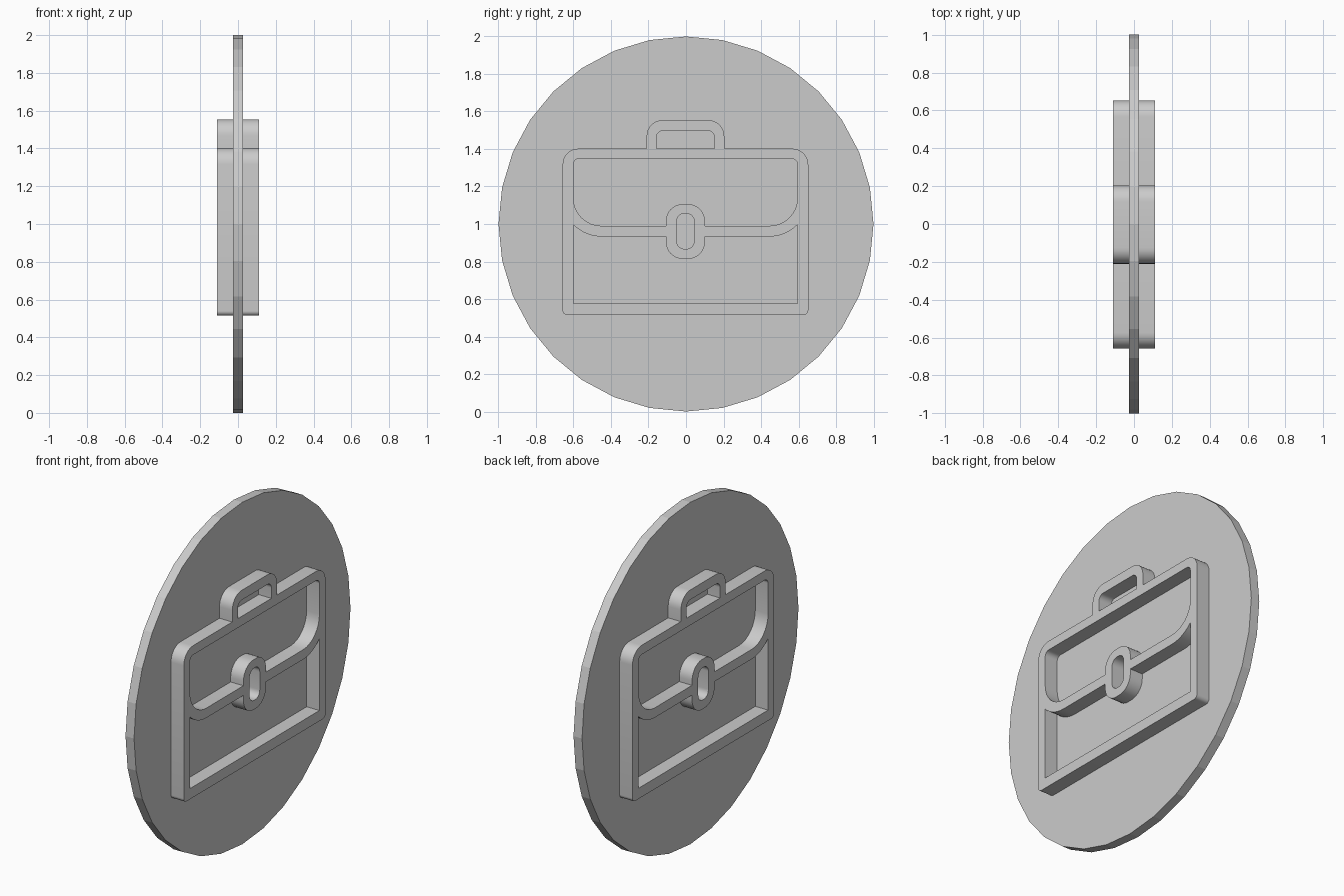
import bpy, bmesh
from math import sin, cos, pi, radians, sqrt, atan2, degrees
from mathutils import Matrix

cube = bpy.data.objects.get("Cube")
if cube:
    bpy.data.objects.remove(cube, do_unlink=True)

grey = bpy.data.materials.new("plain grey")
grey.use_nodes = True
colour = (0.6, 0.6, 0.6, 1)
grey.diffuse_color = colour
grey.node_tree.nodes["Principled BSDF"].inputs["Base Color"].default_value = colour


def arc(y, z, r, start, end, steps=8):
    """Points on an arc, angles in degrees."""
    angles = [radians(start + (end - start) * i / steps) for i in range(steps + 1)]
    return [(y + r * cos(a), z + r * sin(a)) for a in angles]


def corner(y, z, r, top):
    """Rounded right-hand corner of a box whose corner is at (y, z)."""
    return arc(y - r, z - r, r, 90, 0) if top else arc(y - r, z + r, r, 0, -90)


def mirrored(half):
    """Close a right-hand half outline with its mirror image."""
    return half + [(-y, z) for y, z in reversed(half)]


# Disc standing upright, facing sideways
bm = bmesh.new()
bmesh.ops.create_cone(bm, cap_ends=True, segments=32, radius1=1, radius2=1,
                      depth=0.055, matrix=Matrix.Translation((0, 0, 1)) @ Matrix.Rotation(pi / 2, 4, 'Y'))
mesh = bpy.data.meshes.new("disc")
bm.to_mesh(mesh)
bm.free()
mesh.materials.append(grey)
bpy.context.collection.objects.link(bpy.data.objects.new("disc", mesh))

# Briefcase outlines: case with handle, then its openings
case = mirrored(corner(0.207, 1.554, 0.085, True) + [(0.207, 1.402)]
                + corner(0.655, 1.402, 0.085, True) + corner(0.655, 0.515, 0.025, False))
handle_hole = mirrored(corner(0.155, 1.497, 0.035, True) + [(0.155, 1.402)])
clasp_hole = mirrored(corner(0.047, 1.056, 0.042, True) + corner(0.047, 0.867, 0.042, False))

# Flap opening, with the upper half of the clasp rising into it
inner, flap_low, strap_low, bend = 0.598, 0.99, 0.933, 0.15
clasp_top = corner(0.104, 1.106, 0.09, True)
flap_hole = mirrored(corner(inner, 1.348, 0.03, True) + corner(inner, flap_low, bend, False)
                     + [(0.104, flap_low)] + clasp_top[::-1])

# Lower opening, whose upper edge runs parallel to the flap's curve
clasp_low = corner(0.104, 0.814, 0.09, False)
radius = bend + flap_low - strap_low
rise = -degrees(atan2(sqrt(radius ** 2 - bend ** 2), bend))
lower_hole = mirrored(clasp_low[::-1] + [(0.104, strap_low)]
                      + arc(inner - bend, flap_low + bend, radius, -90, rise)
                      + [(inner, 0.577)])

# Filled outline, raised on both sides of the disc
curve = bpy.data.curves.new("briefcase_relief", 'CURVE')
curve.dimensions = '2D'
curve.fill_mode = 'BOTH'
curve.extrude = 0.11
for outline in (case, handle_hole, flap_hole, lower_hole, clasp_hole):
    spline = curve.splines.new('POLY')
    spline.points.add(len(outline) - 1)
    for point, (y, z) in zip(spline.points, outline):
        point.co = (y, z, 0, 1)
    spline.use_cyclic_u = True
curve.materials.append(grey)
relief = bpy.data.objects.new("briefcase_relief", curve)
bpy.context.collection.objects.link(relief)
bpy.ops.object.select_all(action='DESELECT')
relief.select_set(True)
bpy.context.view_layer.objects.active = relief
bpy.ops.object.convert(target='MESH')
relief = bpy.context.object

# Stand the relief up, weld it and smooth its rounded corners
bm = bmesh.new()
bm.from_mesh(relief.data)
bm.transform(Matrix(((0, 0, 1, 0), (1, 0, 0, -0.003), (0, 1, 0, 0), (0, 0, 0, 1))))
bmesh.ops.remove_doubles(bm, verts=bm.verts, dist=0.0005)
bmesh.ops.recalc_face_normals(bm, faces=bm.faces)
bm.to_mesh(relief.data)
bm.free()
bpy.ops.object.shade_smooth_by_angle(angle=radians(30))
